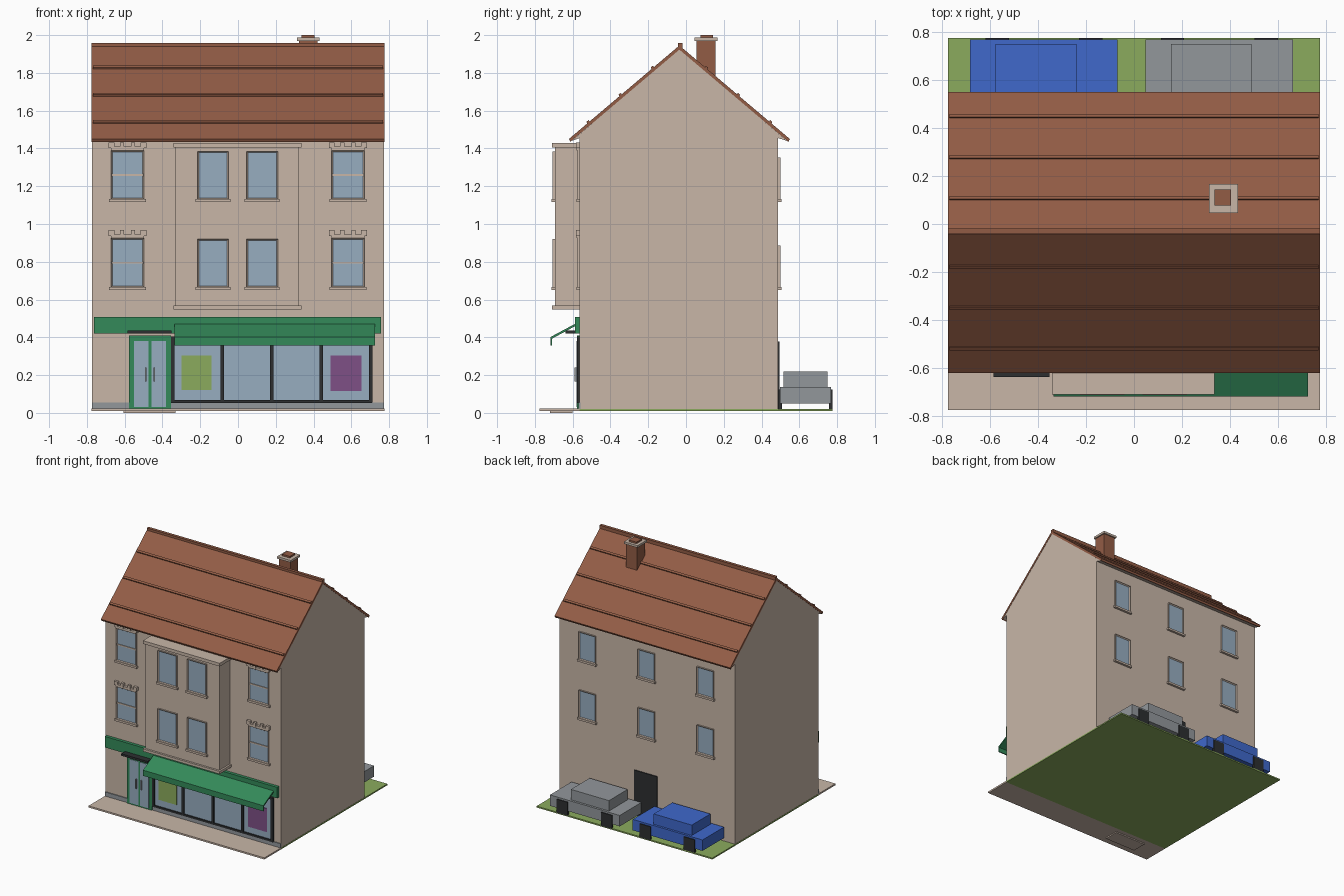
import bpy
import bmesh
from mathutils import Vector

if "Cube" in bpy.data.objects:
    bpy.data.objects.remove(bpy.data.objects["Cube"], do_unlink=True)


def material(name, red, green, blue):
    mat = bpy.data.materials.new(name)
    mat.use_nodes = True
    mat.diffuse_color = (red, green, blue, 1)
    shader = next(n for n in mat.node_tree.nodes if n.type == "BSDF_PRINCIPLED")
    shader.inputs["Base Color"].default_value = (red, green, blue, 1)
    return mat


STONE = material("beige_stone", .58, .47, .39)
TILE = material("roof_brown", .29, .107, .06)
GREEN = material("shop_green", .034, .255, .102)
DARK = material("charcoal", .026, .028, .03)
GLASS = material("glass_blue", .31, .42, .53)
GREY = material("grey", .29, .31, .33)
LIME = material("grass_green", .26, .41, .11)
PURPLE = material("poster_purple", .21, .08, .24)
BLUE = material("car_blue", .05, .14, .6)


def finish(name, bm, *mats):
    bmesh.ops.recalc_face_normals(bm, faces=bm.faces)
    mesh = bpy.data.meshes.new(name)
    bm.to_mesh(mesh)
    bm.free()
    for mat in mats:
        mesh.materials.append(mat)
    obj = bpy.data.objects.new(name, mesh)
    bpy.context.collection.objects.link(obj)
    return obj


def cube_mesh(xs, ys, zs):
    bm = bmesh.new()
    bmesh.ops.create_cube(bm, size=1)
    for v in bm.verts:
        v.co = Vector([r[0] if c < 0 else r[1] for c, r in zip(v.co, (xs, ys, zs))])
    return bm


def box(name, mat, xs, ys, zs):
    return finish(name, cube_mesh(xs, ys, zs), mat)


def prism(name, mat, profile, xs):
    """Extrude a (y, z) profile along x."""
    bm = bmesh.new()
    face = bm.faces.new([bm.verts.new((xs[0], y, z)) for y, z in profile])
    new = bmesh.ops.extrude_face_region(bm, geom=[face])["geom"]
    moved = [g for g in new if isinstance(g, bmesh.types.BMVert)]
    bmesh.ops.translate(bm, verts=moved, vec=(xs[1] - xs[0], 0, 0))
    return finish(name, bm, mat)


def around(centre, width):
    return (centre - width / 2, centre + width / 2)


def out(wall, side, depth):
    """y range of something standing proud of a wall (side -1 front, 1 back)."""
    return tuple(sorted((wall - side * .005, wall + side * depth)))


def window(name, x, z, width, height, wall, side, bar=False, crown=False):
    # surround with the pane set back into it
    bm = cube_mesh(around(x, width), out(wall, side, .012), (z, z + height))
    bm.normal_update()
    pane = max(bm.faces, key=lambda f: f.normal.y * side)
    bmesh.ops.inset_region(bm, faces=[pane], thickness=.011)
    bmesh.ops.translate(bm, verts=pane.verts, vec=(0, -side * .008, 0))
    pane.material_index = 1
    finish(name + "_window", bm, STONE, GLASS)
    box(name + "_sill", STONE, around(x, width + .02), out(wall, side, .018), (z - .014, z + .002))
    if bar:
        box(name + "_bar", STONE, around(x, width), out(wall, side, .009), around(z + height / 2, .01))
    if crown:
        top = z + height
        box(name + "_lintel", STONE, around(x, width), out(wall, side, .017), (top, top + .02))
        for i, (offset, size) in enumerate(((-.085, .03), (-.03, .022), (.03, .022), (.085, .03))):
            box(f"{name}_crown_block_{i}", STONE, around(x + offset, size),
                out(wall, side, .02), (top + .012, top + .042))


FRONT, BACK, HALF = -.563, .487, .775
RIDGE_Y, RIDGE_Z, EAVE_RUN, EAVE_Z = -.035, 1.945, .585, 1.45
SLOPE = (RIDGE_Z - EAVE_Z) / EAVE_RUN

# ground and pavement
box("ground", LIME, (-HALF, HALF), (FRONT, .775), (.009, .02))
box("pavement", STONE, (-HALF, HALF), (-.775, FRONT), (.009, .022))
box("entrance_slab", STONE, (-.605, -.33), (-.72, -.6), (0, .015))

# house walls with gables reaching under the eaves
prism("house_walls", STONE, [
    (FRONT, .015), (BACK, .015), (BACK, 1.455), (.535, 1.44), (RIDGE_Y, 1.925),
    (-.605, 1.44), (FRONT, 1.455)], (-.773, .773))

# roof slopes with raised tile courses
for side, label in ((-1, "front"), (1, "back")):
    def roof_point(run, lift, s=side):
        return (RIDGE_Y + s * run, RIDGE_Z - SLOPE * run + lift)

    prism(label + "_roof", TILE, [
        roof_point(0, 0), roof_point(EAVE_RUN, 0),
        roof_point(EAVE_RUN - .008, -.022), roof_point(0, -.022)], (-HALF, HALF))
    for i in range(3):
        run = .14 + .17 * i
        prism(f"{label}_tile_course_{i}", TILE, [
            roof_point(run - .006, -.005), roof_point(run, .012),
            roof_point(run + .012, .012), roof_point(run + .006, -.005)], (-.768, .768))
box("ridge_cap", TILE, (-HALF, HALF), around(RIDGE_Y + .005, .024), (1.93, 1.957))

# chimney
box("chimney_stack", TILE, around(.372, .1), around(.106, .1), (1.75, 1.975))
box("chimney_cap", STONE, around(.372, .12), around(.106, .12), (1.97, 1.987))
box("chimney_pot", TILE, around(.37, .068), around(.11, .068), (1.98, 2))

# bay
BAY_FRONT = -.694
box("bay", STONE, (-.33, .322), (BAY_FRONT, FRONT), (.56, 1.42))
for label, zs in (("cornice", (1.405, 1.43)), ("base_moulding", (.547, .568))):
    box("bay_" + label, STONE, (-.342, .336), (-.71, FRONT), zs)

# windows
for floor, z in (("lower", .665), ("upper", 1.13)):
    for label, x in (("right", -.585), ("left", .582)):
        window(f"{floor}_{label}", x, z, .175, .26, FRONT, -1, True, True)
    for label, x in (("right", -.132), ("left", .128)):
        window(f"{floor}_bay_{label}", x, z, .165, .255, BAY_FRONT, -1)
    for label, x in (("right", -.515), ("middle", .005), ("left", .525)):
        window(f"{floor}_back_{label}", x, z, .145, .222, BACK, 1)

# shop sign band and plinth
box("sign_band", GREEN, (-.763, .756), (-.588, FRONT), (.42, .507))
for label, xs in (("right", (-.774, -.577)), ("left", (-.355, .774))):
    box("plinth_" + label, GREY, xs, out(FRONT, -1, .007), (.02, .055))

# shop window with posts and posters
box("shop_glass", GLASS, (-.345, .7), out(FRONT, -1, .006), (.06, .4))
box("shop_bottom_rail", DARK, (-.355, .71), out(FRONT, -1, .015), (.053, .068))
box("shop_top_rail", DARK, (-.355, .71), out(FRONT, -1, .015), (.39, .405))
for i in range(5):
    box(f"shop_post_{i}", DARK, around(-.345 + .262 * i, .02), out(FRONT, -1, .015), (.055, .4))
box("green_poster", LIME, (-.3, -.14), out(FRONT, -1, .009), (.12, .305))
box("purple_poster", PURPLE, (.49, .655), out(FRONT, -1, .009), (.117, .305))

# awning with a hanging valance
prism("awning", GREEN, [
    (-.575, .478), (-.717, .402), (-.717, .357), (-.709, .357), (-.709, .393), (-.575, .466)],
    (-.335, .725))

# double shop door and its canopy
box("shop_door", GREEN, (-.577, -.356), out(FRONT, -1, .014), (.022, .41))
for label, x, handle in (("right", -.512, -.488), ("left", -.42, -.443)):
    box(f"door_glass_{label}", GLASS, around(x, .077), out(FRONT, -1, .017), (.032, .38))
    box(f"door_handle_{label}", GREY, around(handle, .009), out(FRONT, -1, .028), (.165, .24))
box("door_canopy", DARK, (-.584, -.352), (-.637, FRONT), (.42, .436))

# back door
box("back_door", DARK, around(.01, .2), out(BACK, 1, .008), (.018, .378))


# parked cars
def car(name, mat, x):
    box(name + "_body", mat, (x, x + .615), (.497, .768), (.05, .137))
    box(name + "_cabin", mat, (x + .107, x + .443), (.515, .75), (.13, .22))
    for end, offset in (("first", .065), ("second", .455)):
        for label, y in (("inner", .499), ("outer", .766)):
            box(f"{name}_{end}_{label}_wheel", DARK,
                (x + offset, x + offset + .097), around(y, .018), (.015, .123))


car("blue_car", BLUE, -.683)
car("grey_car", GREY, .047)
